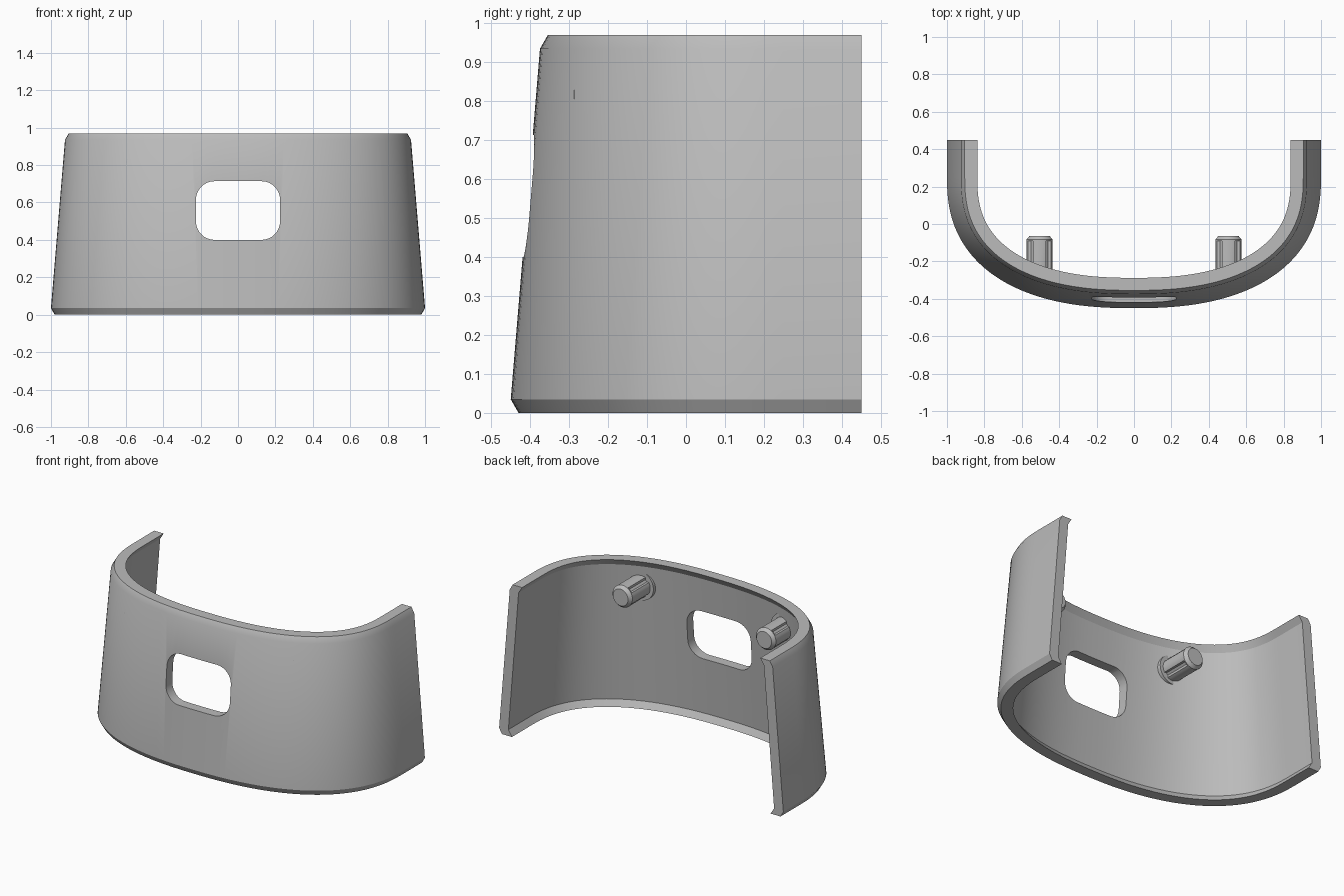
import bpy, bmesh, math
from mathutils import Vector

cube = bpy.data.objects.get("Cube")
if cube:
    bpy.data.objects.remove(cube, do_unlink=True)

grey = bpy.data.materials.new("satin_grey")
grey.use_nodes = True
grey.diffuse_color = (0.5, 0.5, 0.5, 1)
grey.node_tree.nodes["Principled BSDF"].inputs["Base Color"].default_value = (0.5, 0.5, 0.5, 1)


def loft(name, rings, closed_section=True):
    """Skin a list of equal closed rings and cap both ends."""
    bm = bmesh.new()
    loops = [[bm.verts.new(p) for p in ring] for ring in rings]
    n = len(loops[0])
    for a, b in zip(loops, loops[1:]):
        for i in range(n):
            j = (i + 1) % n
            bm.faces.new((a[i], a[j], b[j], b[i]))
    bm.faces.new(loops[0])
    bm.faces.new(loops[-1])
    bmesh.ops.recalc_face_normals(bm, faces=bm.faces)
    mesh = bpy.data.meshes.new(name)
    bm.to_mesh(mesh)
    bm.free()
    obj = bpy.data.objects.new(name, mesh)
    bpy.context.collection.objects.link(obj)
    mesh.materials.append(grey)
    return obj


def activate(obj):
    bpy.ops.object.select_all(action='DESELECT')
    obj.select_set(True)
    bpy.context.view_layer.objects.active = obj


def smooth(obj, degrees=25):
    activate(obj)
    bpy.ops.object.shade_smooth_by_angle(angle=math.radians(degrees))


# Plan outline: straight arms running into a rounded superelliptic front
POWER, DEPTH, MID_Y, BACK_Y = 2.4, 0.70, 0.25, 0.45
STEPS = 80
path = [(Vector((1, BACK_Y, 0)), Vector((-1, 0, 0)))]
for k in range(STEPS + 1):
    t = math.pi * k / STEPS
    c, s = math.cos(t), max(math.sin(t), 0)
    x = math.copysign(abs(c) ** (2 / POWER), c)
    y = s ** (2 / POWER)
    inward = Vector((-math.copysign(abs(x) ** (POWER - 1), x), y ** (POWER - 1) / DEPTH, 0))
    path.append((Vector((x, MID_Y - DEPTH * y, 0)), inward.normalized()))
path.append((Vector((-1, BACK_Y, 0)), Vector((1, 0, 0))))

# Wall section (inset, height): tapered, bevelled outside, lipped inside
section = [(0.02, 0), (0, 0.035), (0.075, 0.935), (0.095, 0.97),
           (0.162, 0.97), (0.137, 0.93), (0.065, 0.04), (0.09, 0)]
shell = loft("curved_shell", [[p + n * d + Vector((0, 0, z)) for d, z in section]
                              for p, n in path])

# Rounded window cut through the front
HALF_W, HALF_H, RADIUS, WINDOW_Z = 0.225, 0.157, 0.1, 0.557
outline = []
for quarter, (sx, sz) in enumerate(((1, 1), (-1, 1), (-1, -1), (1, -1))):
    for k in range(9):
        a = math.pi / 2 * (quarter + k / 8)
        outline.append((sx * (HALF_W - RADIUS) + RADIUS * math.cos(a),
                        WINDOW_Z + sz * (HALF_H - RADIUS) + RADIUS * math.sin(a)))
cutter = loft("window_cutter", [[(x, y, z) for x, z in outline] for y in (-0.6, -0.1)])
cutter.hide_render = True
cut = shell.modifiers.new("window", 'BOOLEAN')
cut.operation = 'DIFFERENCE'
cut.solver = 'EXACT'
cut.object = cutter
activate(shell)
bpy.ops.object.modifier_apply(modifier=cut.name)
bpy.data.objects.remove(cutter, do_unlink=True)
smooth(shell)

# Locating pegs inside the shell, each with a collar and four shallow grooves
PEG_X, PEG_Z, SIDES = 0.505, 0.80, 48


def ring(x, y, radius, groove=0):
    pts = []
    for k in range(SIDES):
        r = radius - (groove if (k - 6) % 12 in (0, 1, 11) else 0)
        a = math.tau * k / SIDES
        pts.append((x + r * math.cos(a), y, PEG_Z + r * math.sin(a)))
    return pts


for side, x in (("left", PEG_X), ("right", -PEG_X)):
    peg = loft(side + "_peg", [ring(x, -0.29, 0.07, 0.012), ring(x, -0.09, 0.07, 0.012),
                               ring(x, -0.09, 0.07), ring(x, -0.083, 0.07),
                               ring(x, -0.063, 0.053)])
    collar = loft(side + "_peg_collar", [ring(x, -0.287, 0.092), ring(x, -0.262, 0.092)])
    smooth(peg)
    smooth(collar)
